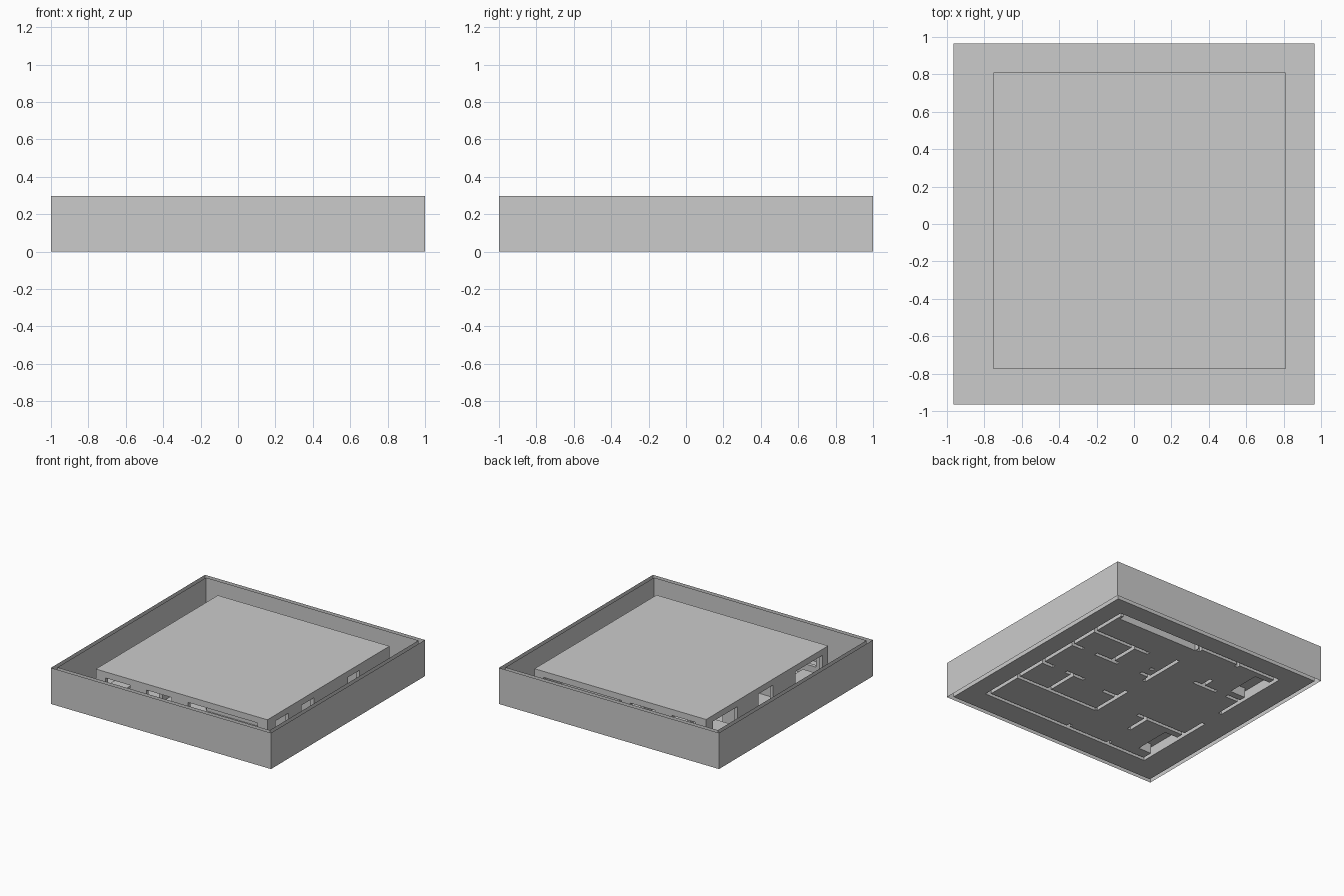
import bpy, bmesh, math

if "Cube" in bpy.data.objects:
    bpy.data.objects.remove(bpy.data.objects["Cube"])

T = 0.03                                   # wall thickness
X0, X1, Y0, Y1 = -0.75, 0.81, -0.775, 0.81  # house outline
CEIL, TOP, SILL = 0.218, 0.268, 0.08
YARD_IN, YARD_H = 0.965, 0.297


def along_x(y, a, b, z=CEIL):
    return (a, b, y - T / 2, y + T / 2, 0, z)


def along_y(x, a, b, z=CEIL):
    return (x - T / 2, x + T / 2, a, b, 0, z)


# house: roof, outer walls, partitions
roof = (X0, X1, Y0, Y1, CEIL, TOP)
outer = [(X0, X1, Y0, Y0 + T, 0, CEIL), (X0, X1, Y1 - T, Y1, 0, CEIL),
         (X0, X0 + T, Y0, Y1, 0, CEIL), (X1 - T, X1, Y0, Y1, 0, CEIL)]
partitions = [
    along_x(0.48, 0.26, X1), along_x(0.22, 0.68, X1), along_x(0.22, 0.34, 0.56),
    along_y(0.40, 0.22, 0.48), along_y(0.09, 0.30, 0.33),
    along_y(0.02, 0.14, 0.54), along_x(0.22, 0.02, 0.12),
    along_x(-0.42, 0.02, X1), along_x(-0.13, 0.68, X1), along_x(-0.13, 0.38, 0.56),
    along_y(0.49, -0.42, -0.13), along_y(0.02, -0.42, -0.06),
    along_x(-0.17, 0.02, 0.16),
    along_x(-0.28, X0, -0.27), along_y(-0.36, -0.49, -0.28),
    along_x(0.37, X0, -0.60), along_x(0.37, -0.50, -0.28), along_y(-0.36, 0.37, 0.48),
    along_y(0.02, Y0, Y0 + 0.06), along_y(-0.37, Y0, Y0 + 0.06),
    along_y(-0.37, Y1 - 0.06, Y1), along_y(0.0, Y1 - 0.06, Y1),
]
# deep ledges under the large windows
ledges = [(X0, -0.58, 0.44, 0.73, 0, SILL), (X0, -0.60, -0.66, -0.35, 0, SILL),
          (0.02, 0.76, 0.74, Y1, 0, SILL)]

# openings: the outer walls are not solid here
cuts = [(X0, X0 + T, -0.06, 0.13, 0, CEIL)]  # door
for a, b in ((-0.66, -0.44), (-0.29, -0.06), (0.09, 0.72)):
    cuts.append((a, b, Y0, Y0 + T, SILL, CEIL))
for a, b in ((-0.65, -0.44), (-0.29, -0.06), (0.02, 0.73)):
    cuts.append((a, b, Y1 - T, Y1, SILL, CEIL))
for a, b in ((-0.67, -0.50), (-0.33, -0.17), (0.27, 0.42)):
    cuts.append((X1 - T, X1, a, b, SILL, CEIL))
for a, b in ((0.40, 0.72), (-0.70, -0.35)):
    cuts.append((X0, X0 + T, a, b, SILL, CEIL))

boxes = [roof] + outer + partitions + ledges


def inside(p, b):
    return all(b[2 * i] < p[i] < b[2 * i + 1] for i in range(3))


def solid(p):
    if any(inside(p, c) for c in cuts):
        return False
    return any(inside(p, b) for b in boxes)


def splits(axis, extra=()):
    vals = [v for b in boxes + cuts for v in b[2 * axis:2 * axis + 2]]
    return sorted({round(v, 4) for v in vals + list(extra)})


def finish(name, bm):
    bmesh.ops.remove_doubles(bm, verts=bm.verts, dist=1e-5)
    bmesh.ops.dissolve_limit(bm, angle_limit=math.radians(1),
                             verts=bm.verts, edges=bm.edges)
    bmesh.ops.triangulate(bm, faces=[f for f in bm.faces if len(f.verts) > 4])
    me = bpy.data.meshes.new(name)
    bm.to_mesh(me)
    bm.free()
    bpy.context.collection.objects.link(bpy.data.objects.new(name, me))


def quad(bm, pts):
    bm.faces.new([bm.verts.new(p) for p in pts])


# fused skin of the house (open underneath) and the floor around it
E = YARD_IN
grid = [splits(0, (-E, E)), splits(1, (-E, E)), splits(2)]
n = [len(g) - 1 for g in grid]
cells = {}
for i in range(n[0]):
    for j in range(n[1]):
        for k in range(n[2]):
            c = [(grid[a][t] + grid[a][t + 1]) / 2 for a, t in enumerate((i, j, k))]
            cells[i, j, k] = solid(c)

house, floor = bmesh.new(), bmesh.new()
for idx, full in cells.items():
    lo = [grid[a][idx[a]] for a in range(3)]
    hi = [grid[a][idx[a] + 1] for a in range(3)]
    if not full:
        if idx[2] == 0:
            quad(floor, [(lo[0], lo[1], 0), (hi[0], lo[1], 0),
                         (hi[0], hi[1], 0), (lo[0], hi[1], 0)])
        continue
    for a in range(3):
        u, v = (a + 1) % 3, (a + 2) % 3
        for step in (-1, 1):
            nb = list(idx)
            nb[a] += step
            if cells.get(tuple(nb), False) or (a == 2 and nb[2] < 0):
                continue
            pts = []
            for s, t in ((0, 0), (1, 0), (1, 1), (0, 1)):
                p = [0, 0, 0]
                p[a] = hi[a] if step > 0 else lo[a]
                p[u] = hi[u] if s else lo[u]
                p[v] = hi[v] if t else lo[v]
                pts.append(p)
            quad(house, pts if step > 0 else pts[::-1])
finish("house", house)
finish("floor", floor)


# yard wall: an outer and an inner skin, open at the rim
def skin(name, r, flip):
    bm = bmesh.new()
    ring = [(-r, -r), (r, -r), (r, r), (-r, r)]
    for (ax, ay), (bx, by) in zip(ring, ring[1:] + ring[:1]):
        pts = [(ax, ay, 0), (bx, by, 0), (bx, by, YARD_H), (ax, ay, YARD_H)]
        quad(bm, pts[::-1] if flip else pts)
    finish(name, bm)


skin("yard_wall_outside", 1.0, False)
skin("yard_wall_inside", YARD_IN, True)
